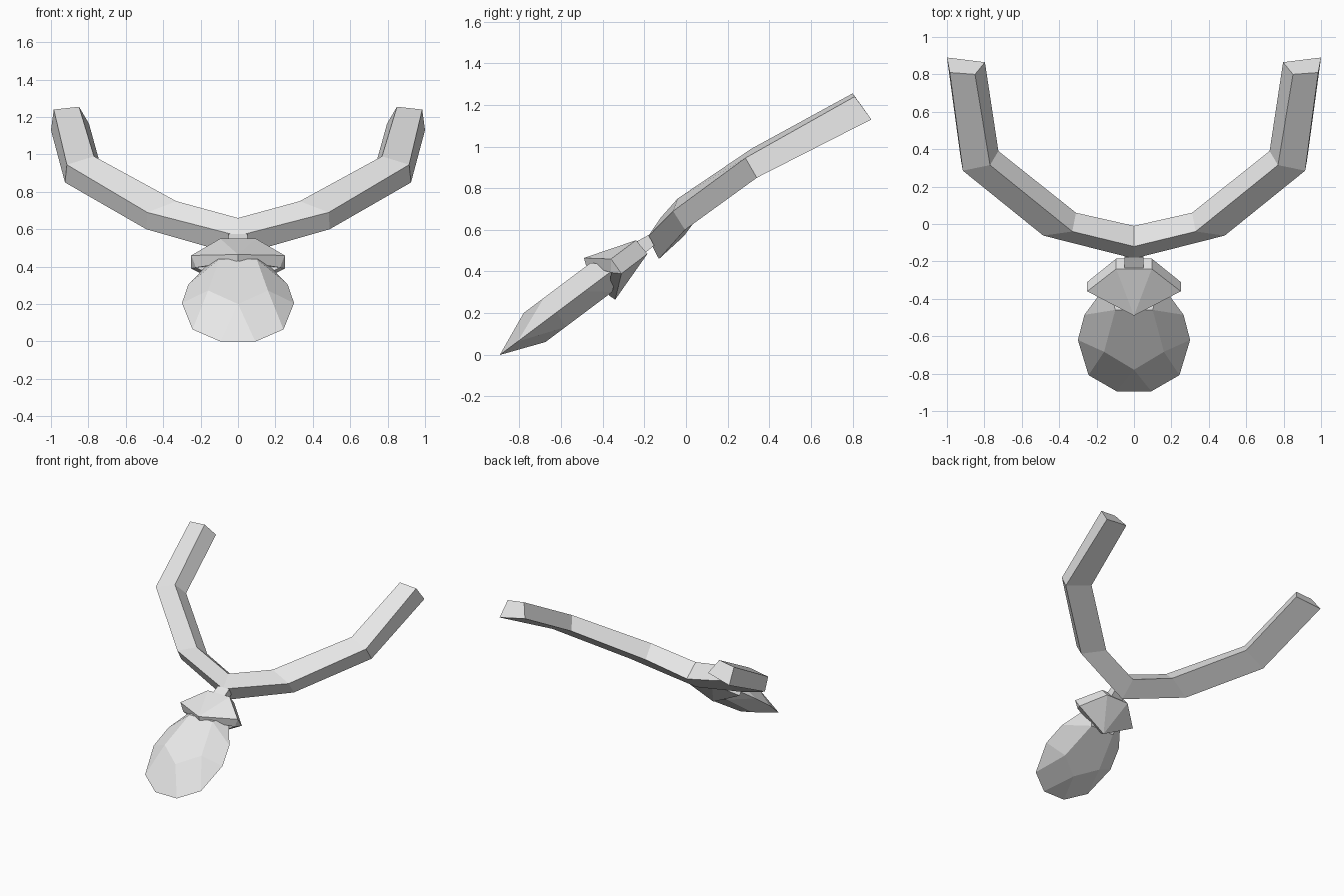
import bpy, bmesh
from mathutils import Vector

cube = bpy.data.objects.get("Cube")
if cube:
    bpy.data.objects.remove(cube, do_unlink=True)

grey = bpy.data.materials.new("plain_grey")
grey.use_nodes = True
colour = (0.8, 0.8, 0.8, 1)
grey.diffuse_color = colour
grey.node_tree.nodes["Principled BSDF"].inputs["Base Color"].default_value = colour


def build(name, verts, faces):
    """Flat-shaded mesh with consistent outward normals."""
    bm = bmesh.new()
    vs = [bm.verts.new(v) for v in verts]
    for f in faces:
        bm.faces.new([vs[i] for i in f])
    bmesh.ops.recalc_face_normals(bm, faces=bm.faces)
    mesh = bpy.data.meshes.new(name)
    bm.to_mesh(mesh)
    bm.free()
    mesh.materials.append(grey)
    obj = bpy.data.objects.new(name, mesh)
    bpy.context.collection.objects.link(obj)
    return obj


def loft(name, rings):
    """Skin equal rings and close both ends."""
    n = len(rings[0])
    faces = [range(n), range((len(rings) - 1) * n, len(rings) * n)]
    for r in range(len(rings) - 1):
        for i in range(n):
            j = (i + 1) % n
            faces.append((r * n + i, r * n + j, r * n + n + j, r * n + n + i))
    return build(name, [v for ring in rings for v in ring], faces)


def flip(v):
    return (-v[0], v[1], v[2])


# Neck band: square section swept from the centre to the left end, mirrored
half = [
    [(0, -.185, .565), (0, -.13, .46), (0, -.01, .57), (0, -.12, .66)],
    [(.485, -.062, .69), (.49, -.005, .60), (.31, .06, .665), (.33, -.04, .75)],
    [(.915, .285, .945), (.925, .34, .85), (.725, .39, .905), (.77, .315, .99)],
    [(.985, .81, 1.24), (1, .89, 1.13), (.797, .865, 1.165), (.85, .80, 1.255)],
]
loft("neck_band", [[flip(v) for v in ring] for ring in half[:0:-1]] + half)

# Small link between band and cap
ends = [((-.235, .545), (-.195, .49)), ((-.18, .575), (-.153, .525))]
loft("link", [[(x, y, z) for x, (y, z) in
               ((-.05, a), (.05, a), (.05, b), (-.05, b))] for a, b in ends])

# Pendant cap: folded collar with pointed front and back flaps
tip_f, low_f = (0, -.49, .465), (0, -.48, .43)
tip_b, low_b = (0, -.34, .265), (0, -.37, .285)
inner = (0, -.33, .42)
side = [(.095, -.24, .55), (.095, -.185, .485),
        (.25, -.36, .46), (.25, -.31, .39), (.225, -.36, .395)]
verts = [tip_f, low_f, tip_b, low_b, inner] + side + [flip(v) for v in side]
faces = [(5, 6, 11, 10), (5, 10, 0), (6, 11, 2)]
for s in (5, 10):
    top_f, top_b, out_f, out_b, low = range(s, s + 5)
    faces += [(top_f, 0, out_f), (top_f, out_f, out_b, top_b), (top_b, out_b, 2),
              (0, 1, low, out_f), (2, 3, low, out_b), (out_f, low, out_b),
              (1, 4, low), (3, 4, low)]
build("pendant_cap", verts, faces)

# Faceted stone: pear outline with a five-sided table on front and back
centre = Vector((0, -.62, .205))
along, out = Vector((0, .8, .6)), Vector((0, -.6, .8))


def spot(x, v, depth):
    return centre + Vector((x, 0, 0)) + along * v + out * depth


right = [(.093, -.343), (.243, -.235), (.3, 0), (.265, .168), (.14, .38)]
outline = right + [(-x, v) for x, v in reversed(right)]
table = [(0, -.13), (.16, -.01), (.1, .27), (-.1, .27), (-.16, -.01)]
verts = [spot(x, v, 0) for x, v in outline]
faces = []
for depth in (.092, -.082):
    base = len(verts)
    verts += [spot(x, v, depth) for x, v in table]
    faces.append(range(base, base + 5))
    for i in range(5):
        a, b, c = (2 * i - 1) % 10, 2 * i, 2 * i + 1
        faces += [(base + i, a, b), (base + i, b, c, base + (i + 1) % 5)]
build("pendant_stone", verts, faces)
